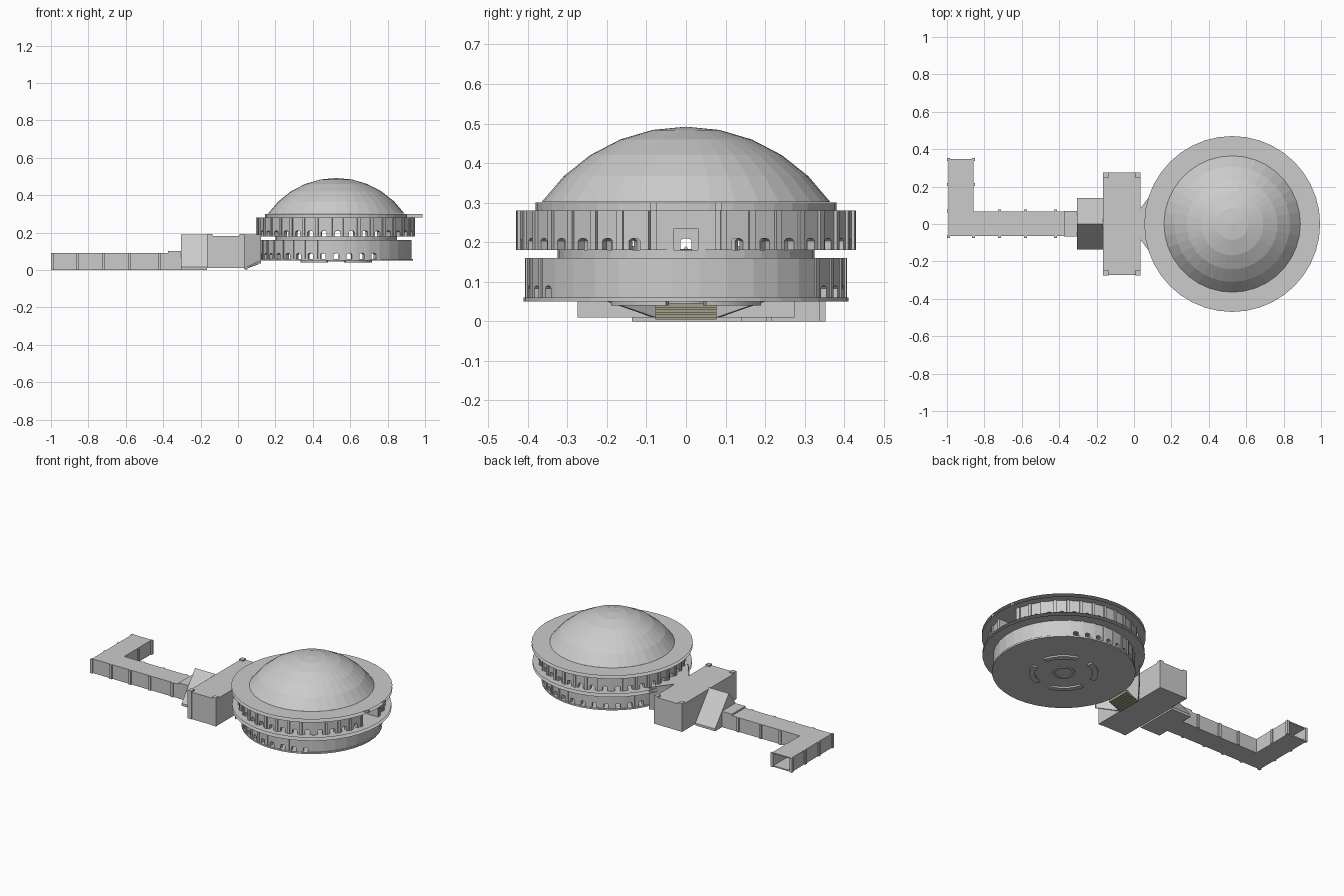
import bpy, bmesh, math
from mathutils import Vector

if "Cube" in bpy.data.objects:
    bpy.data.objects.remove(bpy.data.objects["Cube"])

CX = 0.525  # centre of the round hall


def make(name, verts, faces, color=None):
    me = bpy.data.meshes.new(name)
    me.from_pydata([tuple(v) for v in verts], [], faces)
    bm = bmesh.new()
    bm.from_mesh(me)
    bmesh.ops.recalc_face_normals(bm, faces=bm.faces)
    bm.to_mesh(me)
    bm.free()
    ob = bpy.data.objects.new(name, me)
    bpy.context.collection.objects.link(ob)
    if color:
        mat = bpy.data.materials.new(name)
        mat.diffuse_color = color
        mat.use_nodes = True
        mat.node_tree.nodes["Principled BSDF"].inputs["Base Color"].default_value = mat.diffuse_color
        me.materials.append(mat)
    return ob


def polar(r, deg, z):
    a = math.radians(deg)
    return Vector((CX + r * math.cos(a), r * math.sin(a), z))


def lathe(name, profile, n=40):
    v = [polar(r, 360 * i / n, z) for r, z in profile for i in range(n)]
    f = [(k * n + i, k * n + (i + 1) % n, (k + 1) * n + (i + 1) % n, (k + 1) * n + i)
         for k in range(len(profile) - 1) for i in range(n)]
    for k in (0, len(profile) - 1):
        if profile[k][0] < 0.01:
            bmid = [k * n + i for i in range(n)]
            f.append(tuple(bmid))
    return make(name, v, f)


class Parts:
    """Collects boxes and prisms into one object."""
    def __init__(self):
        self.v, self.f = [], []

    def prism(self, a, b):
        s, n = len(self.v), len(a)
        self.v += list(a) + list(b)
        self.f += [tuple(range(s, s + n)), tuple(range(s + n, s + 2 * n))]
        self.f += [(s + i, s + (i + 1) % n, s + n + (i + 1) % n, s + n + i) for i in range(n)]

    def box(self, x0, x1, y0, y1, z0, z1):
        q = [(x0, y0), (x1, y0), (x1, y1), (x0, y1)]
        self.prism([(x, y, z0) for x, y in q], [(x, y, z1) for x, y in q])

    def bay(self, r, t, a0, a1, z0, z1, window=True, w=0.2, h=0.03):
        """Flat wall bay between two angles, with an arched opening at its foot."""
        pts = [(0, z0), (0, z1), (1, z1), (1, z0)]
        if window:
            pts += [(0.5 + w * math.cos(math.pi * i / 4),
                     z0 + h - 0.007 + 0.007 * math.sin(math.pi * i / 4)) for i in range(5)]
            pts.insert(4, (0.5 + w, z0))
            pts.append((0.5 - w, z0))
        ring = lambda rr: [polar(rr, a0, z).lerp(polar(rr, a1, z), u) for u, z in pts]
        self.prism(ring(r), ring(r - t))

    def done(self, name, color=None):
        return make(name, self.v, self.f, color)


# dome: spherical cap with five bands
R = 0.445
lathe("dome", [(max(R * math.sin(math.radians(11 * k)), 0.001),
                0.492 - R + R * math.cos(math.radians(11 * k))) for k in range(6)], 36)

# thin eaves and floor plates with recessed necks
lathe("roof_eaves", [(0.36, 0.30), (0.47, 0.30)])
lathe("roof_eaves_underside", [(0.30, 0.28), (0.47, 0.28)])
lathe("roof_neck", [(0.38, 0.28), (0.38, 0.30)])
lathe("upper_floor", [(0.001, 0.18), (0.465, 0.18)])
lathe("lower_ceiling", [(0.001, 0.16), (0.465, 0.16)])
lathe("middle_neck", [(0.325, 0.16), (0.325, 0.18)])
lathe("base_plate", [(0.001, 0.05), (0.411, 0.05), (0.411, 0.06), (0.001, 0.06)])

# upper storey wall with windows and ribs
wall = Parts()
step = 10.125
for i in range(33):
    c = 18 + i * step
    wall.bay(0.423, 0.025, c - step / 2, c + step / 2, 0.18, 0.28)
    e = c - step / 2
    wall.bay(0.430, 0.012, e - 1.1, e + 1.1, 0.18, 0.28, False)
wall.done("upper_wall")

# lower storey wall, plain on the entrance side
wall = Parts()
for i in range(36):
    c = i * 10
    win = 52 < c < 308
    wall.bay(0.404, 0.025, c - 5, c + 5, 0.06, 0.16, win)
    if win:
        wall.bay(0.408, 0.01, c - 6, c - 4, 0.06, 0.16, False)
wall.done("lower_wall")

# recessed entrance in the upper storey
door = Parts()
for s in (-1, 1):
    y0, y1 = sorted((s * 0.075, s * 0.09))
    door.box(CX + 0.31, CX + 0.418, y0, y1, 0.18, 0.28)
    door.box(CX + 0.375, CX + 0.462, y0, y1, 0.28, 0.30)
    y0, y1 = sorted((s * 0.03, s * 0.08))
    door.box(CX + 0.31, CX + 0.325, y0, y1, 0.18, 0.28)
door.box(CX + 0.31, CX + 0.325, -0.03, 0.03, 0.235, 0.28)
door.done("entrance_recess")

# curved feet under the base
feet = Parts()
for q in range(4):
    a = [45 + 90 * q - 30 + 6 * k for k in range(11)]
    loop = [(0.197, d) for d in a] + [(0.165, d) for d in reversed(a)]
    feet.prism([polar(r, d, 0.04) for r, d in loop], [polar(r, d, 0.05) for r, d in loop])
feet.done("base_feet")
lathe("base_hub", [(0.05, 0.05), (0.05, 0.045), (0.065, 0.045), (0.065, 0.05)], 24)

# cross block with corner posts
block = Parts()
block.box(-0.165, 0.035, -0.272, 0.275, 0.01, 0.183)
for x in (-0.165, 0.007):
    for y in (-0.275, 0.247):
        block.box(x, x + 0.028, y, y + 0.028, 0.01, 0.192)
block.done("cross_block")

# vestibule: floor and pitched roof
vest = Parts()
vest.box(-0.305, -0.165, -0.137, 0.14, 0.0, 0.015)
tri = [(-0.137, 0.015), (0.14, 0.015), (0.0, 0.19)]
vest.prism([(-0.305, y, z) for y, z in tri], [(-0.165, y, z) for y, z in tri])
vest.done("vestibule")

# flared link to the hall
link = Parts()
for s in (-1, 1):
    line = [(0.035, s * 0.085, 0.01), (0.122, s * 0.20, 0.05),
            (0.122, s * 0.20, 0.19), (0.035, s * 0.085, 0.19)]
    link.prism(line, [(x, y - s * 0.008, z) for x, y, z in line])
quad = [(0.035, -0.085), (0.122, -0.20), (0.122, 0.20), (0.035, 0.085)]
link.prism([(x, y, 0.182) for x, y in quad], [(x, y, 0.178) for x, y in quad])
link.done("link_passage")

# steps up to the hall
steps = Parts()
for i in range(6):
    x = 0.035 + i * 0.0145
    steps.box(x, x + 0.0145, -0.077, 0.077, 0.004 + i * 0.006, 0.012 + i * 0.0075)
steps.done("steps", (0.36, 0.35, 0.25, 1))

# L-shaped corridor: floor, roof and walls, open at the far end
hall = Parts()
ell = [(-0.30, -0.065), (-0.30, 0.068), (-0.857, 0.068), (-0.857, 0.347),
       (-0.993, 0.347), (-0.993, -0.065)]
for z0, z1 in ((0.0, 0.008), (0.084, 0.091)):
    hall.prism([(x, y, z0) for x, y in ell], [(x, y, z1) for x, y in ell])
hall.box(-0.993, -0.30, -0.065, -0.057, 0.008, 0.084)
hall.box(-0.857, -0.30, 0.060, 0.068, 0.008, 0.084)
hall.box(-0.993, -0.985, -0.057, 0.347, 0.008, 0.084)
hall.box(-0.865, -0.857, 0.060, 0.347, 0.008, 0.084)
hall.box(-0.375, -0.30, -0.067, 0.070, 0.0, 0.102)
hall.done("corridor")

# corridor pilasters
posts = Parts()
spots = [(x, y) for x in (-0.72, -0.58, -0.42) for y in (-0.066, 0.069)]
spots += [(x, y) for x in (-0.993, -0.857) for y in (0.21, 0.345)]
spots += [(-0.993, -0.066), (-0.857, -0.066), (-0.993, 0.069)]
for x, y in spots:
    posts.box(x - 0.008, x + 0.008, y - 0.008, y + 0.008, 0.0, 0.09)
posts.done("corridor_pilasters")
